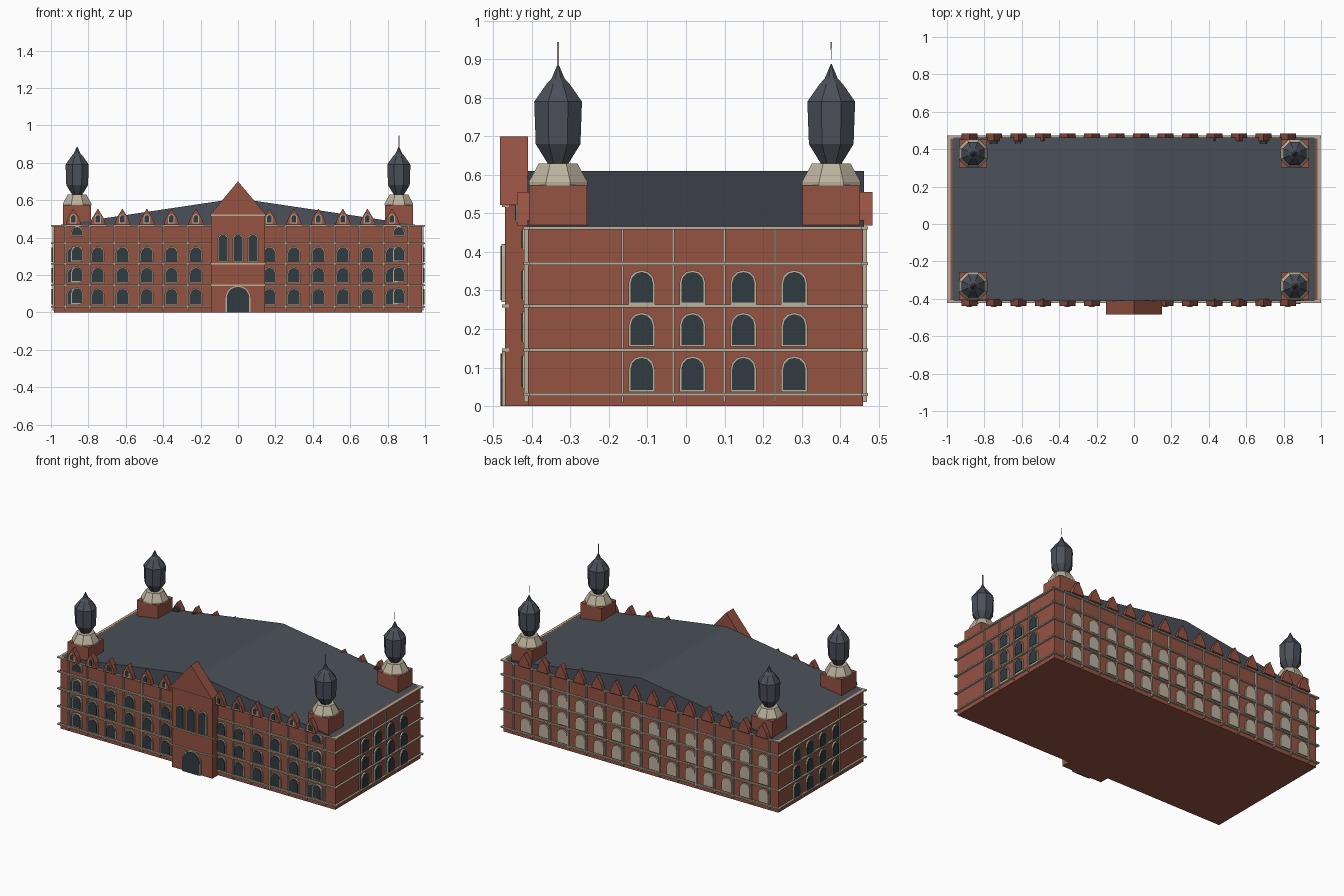
import bpy, bmesh, math

if "Cube" in bpy.data.objects:
    bpy.data.objects.remove(bpy.data.objects["Cube"])


def material(name, rgb):
    m = bpy.data.materials.new(name)
    m.diffuse_color = (*rgb, 1)
    m.use_nodes = True
    m.node_tree.nodes["Principled BSDF"].inputs["Base Color"].default_value = m.diffuse_color
    return m


BRICK = material("brick", (0.30, 0.085, 0.055))
SLATE = material("slate", (0.07, 0.08, 0.10))
STONE = material("stone", (0.50, 0.44, 0.33))
GLASS = material("glass", (0.03, 0.043, 0.052))

X, Y0, Y1, EAVES = 0.984, -0.41, 0.46, 0.465

# Wall frames: (along wall, height, distance out of the wall) to xyz
WALLS = {
    "front": lambda u, w, d: (u, Y0 - d, w),
    "back": lambda u, w, d: (u, Y1 + d, w),
    "right": lambda u, w, d: (X + d, u, w),
    "left": lambda u, w, d: (-X - d, u, w),
}
parts = {}


def prism(name, mat, wall, pts, d0, d1):
    """Extrude an outline out of a wall, collecting pieces by part name."""
    bm = parts.setdefault(name, (bmesh.new(), mat))[0]
    a = [bm.verts.new(WALLS[wall](u, w, d0)) for u, w in pts]
    b = [bm.verts.new(WALLS[wall](u, w, d1)) for u, w in pts]
    bm.faces.new(a)
    bm.faces.new(b[::-1])
    for i in range(len(pts)):
        j = (i + 1) % len(pts)
        bm.faces.new((a[i], a[j], b[j], b[i]))


def rect(u0, u1, w0, w1):
    return [(u0, w0), (u1, w0), (u1, w1), (u0, w1)]


def arch(u, w0, w1, half, segs=6):
    spring = w1 - half
    arc = [(u + half * math.cos(math.pi * i / segs),
            spring + half * math.sin(math.pi * i / segs)) for i in range(segs + 1)]
    return [(u - half, w0), (u + half, w0)] + arc


def window(wall, u, w0, w1, half, out=0.0):
    prism(wall + "_window_frames", STONE, wall, arch(u, w0, w1, half), out - 0.005, out + 0.009)
    if wall != "back":
        prism(wall + "_window_glass", GLASS, wall,
              arch(u, w0 + 0.005, w1 - 0.005, half - 0.005), out, out + 0.012)


def lathe(name, mat, x, y, profile, sides=8):
    """Faceted turned shape with flat sides facing the axes."""
    bm = parts.setdefault(name, (bmesh.new(), mat))[0]
    rings = []
    for r, z in profile:
        r /= math.cos(math.pi / sides)
        rings.append([bm.verts.new((x + r * math.cos(2 * math.pi * (k + 0.5) / sides),
                                    y + r * math.sin(2 * math.pi * (k + 0.5) / sides), z))
                      for k in range(sides)])
    for a, b in zip(rings, rings[1:]):
        for k in range(sides):
            j = (k + 1) % sides
            bm.faces.new((a[k], a[j], b[j], b[k]))
    bm.faces.new(rings[0][::-1])
    bm.faces.new(rings[-1])


# Main body and low roof with its ridge running front to back
prism("main_walls", BRICK, "front", rect(-X, X, 0, EAVES), 0, Y0 - Y1)
prism("roof", SLATE, "front", [(-X, EAVES - 0.002), (X, EAVES - 0.002), (0, 0.61)], 0.002, Y0 - Y1 - 0.002)

ROWS = [(0.04, 0.13), (0.158, 0.243), (0.268, 0.353)]
BANDS = [0.03, 0.145, 0.26, 0.37, 0.462]
bays = [-0.88 + 0.131 * i for i in range(14)]

# Horizontal stone bands on every wall
for wall in WALLS:
    long = wall in ("front", "back")
    for z in BANDS:
        u0, u1 = (-1.0, 1.0) if long else (Y0 - 0.012, Y1 + 0.008)
        prism("stone_bands", STONE, wall, rect(u0, u1, z - 0.004, z + 0.004), -0.004, 0.012)

# Long walls: windows, pilaster strips and gabled dormers
for wall in ("front", "back"):
    for u in [bays[0] - 0.043] + [b + 0.088 for b in bays]:
        if wall == "front" and abs(u) < 0.15:
            continue
        prism("pilaster_strips", STONE, wall, rect(u - 0.004, u + 0.004, 0.01, EAVES), -0.004, 0.01)
    for u in bays:
        if wall == "front" and abs(u) < 0.15:
            continue
        for w0, w1 in ROWS:
            window(wall, u, w0, w1, 0.036)
        d0, d1 = (-0.01, 0.028) if wall == "front" else (-0.015, 0.024)
        prism("dormers", BRICK, wall, [(u - 0.042, 0.468), (u + 0.042, 0.468),
                                       (u + 0.03, 0.505), (u, 0.555), (u - 0.03, 0.505)], d0, d1)
        if wall == "front":
            window(wall, u, 0.476, 0.525, 0.017, d1 - 0.006)
        else:
            prism("dormer_inner_glass", GLASS, wall, arch(u, 0.476, 0.525, 0.02), -0.03, -0.015)

# Side walls: four columns of windows between pilaster strips
for wall in ("right", "left"):
    for i in range(4):
        s = -0.165 + 0.132 * i
        prism("pilaster_strips", STONE, wall, rect(s - 0.003, s + 0.003, 0.01, EAVES), -0.004, 0.007)
        for w0, w1 in ROWS:
            window(wall, s + 0.05, w0 - 0.004, w1, 0.034)

# Entrance bay with its gable, door, upper windows and string courses
prism("entrance_bay", BRICK, "front", rect(-0.145, 0.145, 0, 0.525), -0.01, 0.06)
prism("entrance_gable", BRICK, "front", [(-0.15, 0.522), (0.15, 0.522), (0, 0.70)], 0, 0.073)
prism("entrance_door_surround", STONE, "front", arch(0, 0, 0.142, 0.066, 10), 0.055, 0.068)
prism("entrance_door", GLASS, "front", arch(0, 0, 0.136, 0.06, 10), 0.055, 0.072)
for z in (0.145, 0.26, 0.52):
    prism("entrance_string_courses", STONE, "front", rect(-0.148, 0.148, z - 0.004, z + 0.004), 0.05, 0.067)
for u in (-0.08, 0, 0.08):
    window("front", u, 0.27, 0.42, 0.029, 0.06)

# Corner towers: brick base, stone collar, faceted slate dome
for x in (-0.86, 0.86):
    for w0, w1 in ROWS + [(0.40, 0.458)]:
        window("front", x, w0 + 0.005, w1 + 0.003, 0.032, 0.005)
    for y in (-0.332, 0.377):
        d = Y0 - y
        prism("tower_bases", BRICK, "front", rect(x - 0.075, x + 0.075, 0.44, 0.574), d - 0.075, d + 0.075)
        lathe("tower_collars", STONE, x, y, [(0.076, 0.573), (0.076, 0.582), (0.05, 0.63)])
        lathe("tower_domes", SLATE, x, y, [(0.026, 0.628), (0.058, 0.68), (0.062, 0.79),
                                           (0.03, 0.836), (0.017, 0.85), (0.001, 0.888)])

# Finials on the right-hand towers; the rear one keeps only its tip
lathe("front_finial", STONE, 0.86, -0.332, [(0.0025, 0.87), (0.0025, 0.945)], 4)
lathe("rear_finial_tip", STONE, 0.86, 0.377, [(0.001, 0.90), (0.0015, 0.945)], 4)

for name, (bm, mat) in parts.items():
    bmesh.ops.recalc_face_normals(bm, faces=bm.faces)
    mesh = bpy.data.meshes.new(name)
    bm.to_mesh(mesh)
    bm.free()
    mesh.materials.append(mat)
    bpy.context.collection.objects.link(bpy.data.objects.new(name, mesh))
